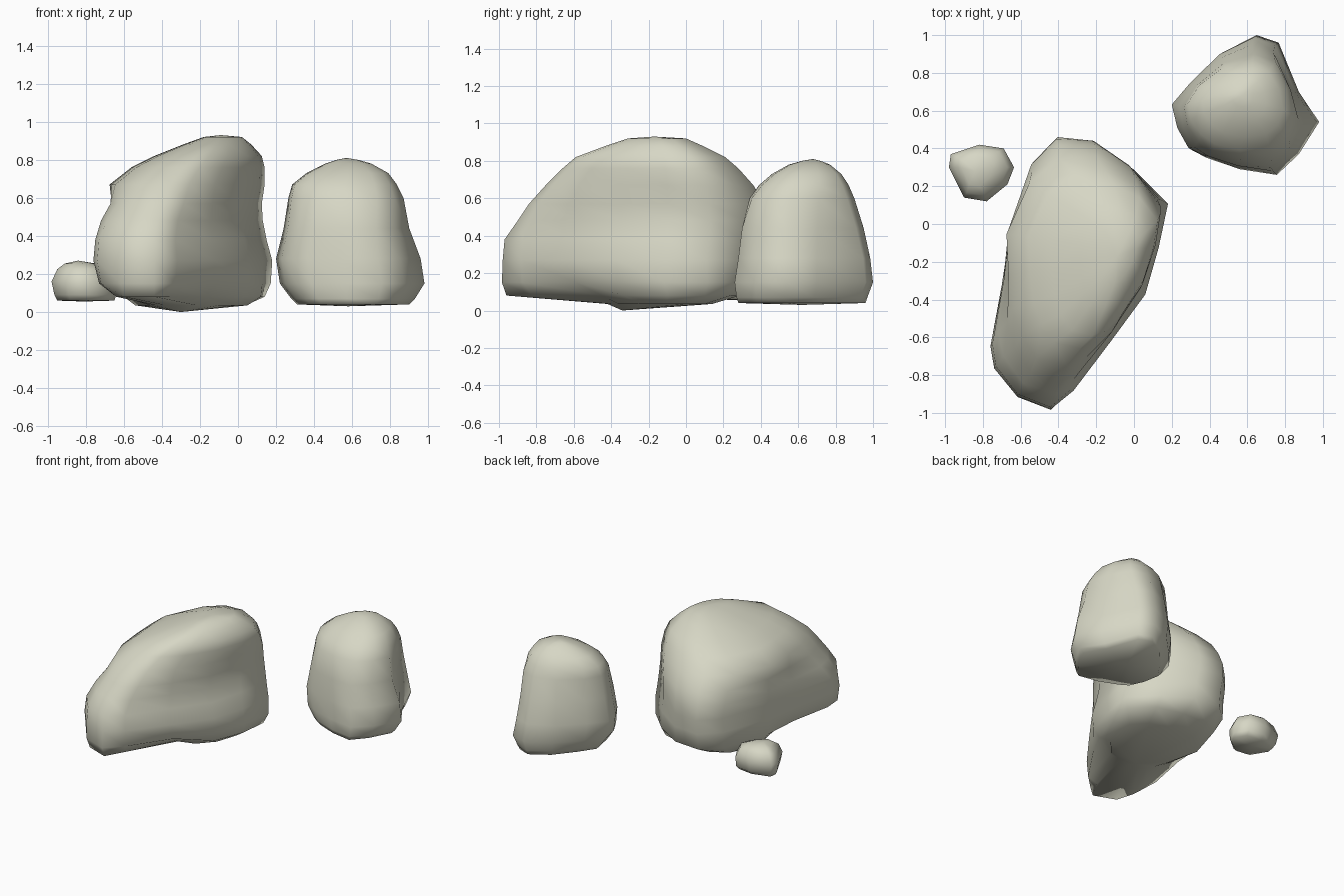
import bpy, bmesh, math

stone = bpy.data.materials.new("pale stone")
stone.diffuse_color = (0.68, 0.68, 0.56, 1)


def normalise(outline):
    """Fit a plan outline into the unit square."""
    xs, ys = zip(*outline)
    return [((x - min(xs)) / (max(xs) - min(xs)), (y - min(ys)) / (max(ys) - min(ys)))
            for x, y in outline]


def blend(a, b, t):
    """Mix two outlines point by point."""
    return [(p + (r - p) * t, q + (s - q) * t) for (p, q), (r, s) in zip(a, b)]


def rock(name, low, high, levels, bottom, top, base=(), start=0.3):
    """Loft base rings, then outlines fitted to levels of (z, x min, x max, y min, y max)."""
    low, high = normalise(low), normalise(high)
    bm = bmesh.new()
    rings = [[bm.verts.new((x, y, z)) for x, y in ring] for z, ring in base]
    for z, x0, x1, y0, y1 in levels:
        t = min(1, max(0, (z - start) / (0.67 - start)))
        mix = normalise(blend(low, high, t))
        rings.append([bm.verts.new((x0 + u * (x1 - x0), y0 + v * (y1 - y0), z))
                      for u, v in mix])
    n = len(low)
    for a, b in zip(rings, rings[1:]):
        for i in range(n):
            j = (i + 1) % n
            bm.faces.new((a[i], a[j], b[j], b[i]))
    for ring, tip in ((rings[0], bottom), (rings[-1], top)):
        v = bm.verts.new(tip)
        for i in range(n):
            bm.faces.new((ring[i], ring[(i + 1) % n], v))
    bmesh.ops.recalc_face_normals(bm, faces=bm.faces[:])
    mesh = bpy.data.meshes.new(name)
    bm.to_mesh(mesh)
    bm.free()
    mesh.materials.append(stone)
    ob = bpy.data.objects.new(name, mesh)
    bpy.context.collection.objects.link(ob)
    bpy.ops.object.select_all(action='DESELECT')
    ob.select_set(True)
    bpy.context.view_layer.objects.active = ob
    bpy.ops.object.shade_smooth_by_angle(angle=math.radians(75))
    return ob


# Large long boulder: low nose in front, broad shoulder towards the back
low = [(-.40, .46), (-.20, .44), (0, .30), (.18, .12), (.13, -.12), (.06, -.37),
       (-.12, -.62), (-.32, -.89), (-.44, -.99), (-.62, -.92), (-.74, -.77),
       (-.76, -.65), (-.70, -.32), (-.66, -.05), (-.53, .33)]
high = [(-.40, .36), (-.20, .37), (0, .27), (.14, .10), (.11, -.10), (.03, -.35),
        (-.12, -.58), (-.26, -.72), (-.36, -.76), (-.52, -.72), (-.60, -.60),
        (-.65, -.46), (-.67, -.27), (-.68, -.05), (-.56, .22)]
# Underside: resting pad below the shoulder, pinched behind the raised nose
pad = [(-.40, .14), (-.20, .14), (-.05, .10), (.04, 0), (.05, -.10), (0, -.25),
       (-.10, -.36), (-.22, -.40), (-.30, -.42), (-.38, -.41), (-.43, -.38),
       (-.46, -.33), (-.50, -.20), (-.54, -.03), (-.48, .09)]
rim = [(-.40, .29), (-.20, .29), (0, .24), (.14, .10), (.12, -.10), (.03, -.33),
       (-.17, -.45), (-.36, -.82), (-.44, -.96), (-.60, -.90), (-.64, -.77),
       (-.61, -.60), (-.54, -.35), (-.60, -.05), (-.52, .22)]
rock("large_boulder", low, high, [
    (.27, -.76, .18, -.98, .44),
    (.38, -.75, .15, -.97, .46),
    (.48, -.72, .13, -.90, .45),
    (.57, -.67, .125, -.84, .42),
    (.67, -.675, .14, -.75, .36),
    (.76, -.56, .14, -.66, .28),
    (.82, -.44, .125, -.59, .21),
    (.88, -.29, .07, -.43, .09),
    (.92, -.18, .02, -.31, 0),
], (-.30, -.34, 0), (-.09, -.17, .93),
    base=[(.035, pad), (.08, rim), (.15, blend(rim, low, .8))], start=.4)

# Upright medium boulder
plan = [(.64, 1.0), (.76, .96), (.87, .70), (.98, .54), (.87, .37), (.75, .26),
        (.55, .29), (.37, .35), (.29, .39), (.23, .50), (.20, .63), (.30, .75), (.46, .91)]
rounded = [(.64, .90), (.76, .86), (.84, .72), (.87, .56), (.83, .44), (.74, .36),
           (.57, .34), (.42, .38), (.34, .44), (.28, .53), (.265, .63), (.33, .74), (.48, .86)]
rock("medium_boulder", plan, rounded, [
    (.04, .31, .90, .28, .96),
    (.07, .28, .93, .27, .97),
    (.15, .22, .98, .26, 1.0),
    (.28, .20, .96, .28, .985),
    (.44, .24, .90, .30, .95),
    (.60, .265, .87, .34, .90),
    (.67, .285, .835, .39, .87),
    (.73, .36, .79, .46, .83),
    (.78, .46, .70, .55, .77),
    (.80, .52, .63, .62, .72),
], (.58, .62, .03), (.57, .68, .81))

# Small stone
pebble = [(-.97, .37), (-.82, .42), (-.69, .40), (-.635, .30), (-.67, .21),
          (-.78, .12), (-.90, .14), (-.98, .30)]
rock("small_stone", pebble, pebble, [
    (.06, -.95, -.65, .16, .38),
    (.09, -.965, -.64, .13, .41),
    (.16, -.98, -.635, .12, .42),
    (.225, -.95, -.67, .15, .40),
    (.255, -.91, -.75, .20, .36),
], (-.81, .28, .055), (-.84, .28, .27))
